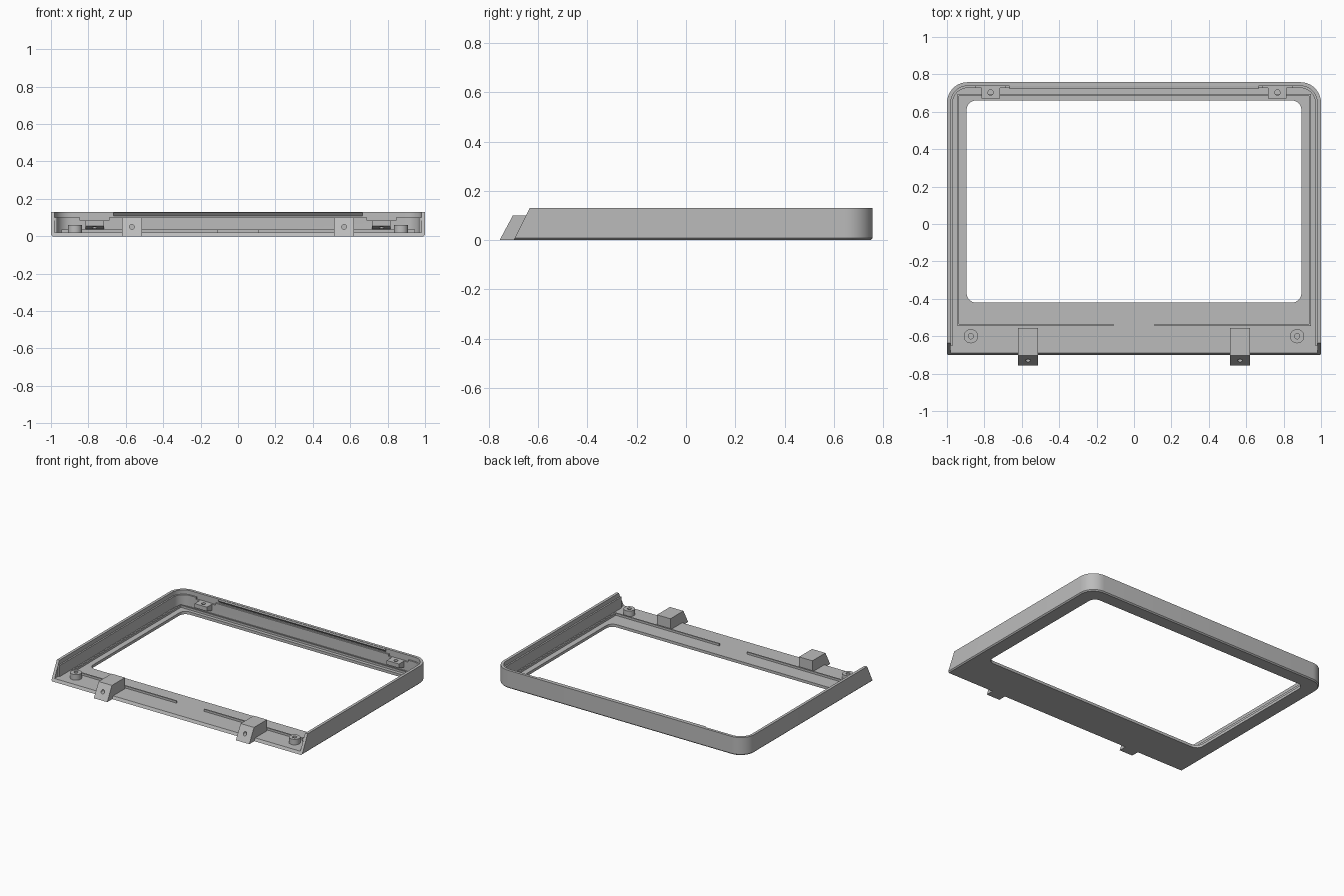
import bpy, bmesh, math
from mathutils import Vector, Matrix

cube = bpy.data.objects.get("Cube")
if cube:
    bpy.data.objects.remove(cube, do_unlink=True)

GREY = (0.5, 0.5, 0.5, 1)
mat = bpy.data.materials.new("grey_plastic")
mat.use_nodes = True
mat.diffuse_color = GREY
mat.node_tree.nodes["Principled BSDF"].inputs["Base Color"].default_value = GREY


def finish(name, bm):
    bmesh.ops.recalc_face_normals(bm, faces=bm.faces[:])
    mesh = bpy.data.meshes.new(name)
    bm.to_mesh(mesh)
    bm.free()
    mesh.materials.append(mat)
    obj = bpy.data.objects.new(name, mesh)
    bpy.context.collection.objects.link(obj)
    return obj


def loft(name, loops):
    """Skin matching loops of points and cap both ends."""
    bm = bmesh.new()
    rings = [[bm.verts.new(p) for p in loop] for loop in loops]
    for a, b in zip(rings, rings[1:]):
        for i in range(len(a)):
            j = (i + 1) % len(a)
            bm.faces.new((a[i], a[j], b[j], b[i]))
    bm.faces.new(rings[0])
    bm.faces.new(rings[-1])
    return finish(name, bm)


def outline(x, y0, y1, r_front, r_back, z, steps=10):
    """Rectangle with rounded corners, symmetric in x."""
    pts = []
    for k, (sx, cy, r) in enumerate([(1, y1 - r_back, r_back), (-1, y1 - r_back, r_back),
                                     (-1, y0 + r_front, r_front), (1, y0 + r_front, r_front)]):
        n = steps if r > 0 else 0
        for i in range(n + 1):
            a = math.pi / 2 * (k + i / max(n, 1))
            pts.append((sx * (x - r) + r * math.cos(a), cy + r * math.sin(a), z))
    return pts


def profile_x(name, yz, x0, x1):
    """Extrude a side profile along x."""
    return loft(name, [[(x, y, z) for y, z in yz] for x in (x0, x1)])


def box(name, x0, x1, y0, y1, z0, z1):
    return profile_x(name, [(y0, z0), (y1, z0), (y1, z1), (y0, z1)], x0, x1)


def cylinder(name, centre, radius, depth, axis=(0, 0, 1)):
    bm = bmesh.new()
    rot = Vector((0, 0, 1)).rotation_difference(Vector(axis)).to_matrix().to_4x4()
    bmesh.ops.create_cone(bm, cap_ends=True, segments=24, radius1=radius, radius2=radius,
                          depth=depth, matrix=Matrix.Translation(centre) @ rot)
    return finish(name, bm)


def cut(target, cutter):
    """Subtract the cutter from the target and discard it."""
    cutter.hide_render = True
    mod = target.modifiers.new("cut", 'BOOLEAN')
    mod.operation, mod.solver, mod.object = 'DIFFERENCE', 'EXACT', cutter
    bpy.context.view_layer.update()
    graph = bpy.context.evaluated_depsgraph_get()
    mesh = bpy.data.meshes.new_from_object(target.evaluated_get(graph))
    target.modifiers.clear()
    target.data = mesh
    bpy.data.objects.remove(cutter, do_unlink=True)


FLOOR, TOP, BACK = 0.02, 0.13, 0.758

# Outer shell with a small chamfer around the underside
shell = loft("bezel_shell", [outline(1 - d, -0.9, BACK - d, 0, 0.11 - d, z)
                             for z, d in [(0, 0.008), (0.008, 0), (TOP, 0)]])
# Stepped cavity: thick wall below, thin lip above
cut(shell, loft("cavity", [outline(1 - d, -1.2, BACK - d, 0, 0.11 - d, z)
                           for z, d in [(FLOOR, 0.031), (0.1, 0.031), (0.1, 0.02), (0.2, 0.02)]]))
cut(shell, box("rail_end", -0.98, 0.98, -1.2, -0.65, FLOOR, 0.2))
# Screen opening
cut(shell, loft("opening", [outline(0.895, -0.42, 0.66, 0.05, 0.05, z, 8) for z in (-0.1, 0.1)]))
# Sloped open front
cut(shell, profile_x("front_slope", [(-0.75, -0.1), (-1.3, -0.1), (-1.3, 0.23), (-0.585, 0.23)], -1.2, 1.2))

# Low rib around the opening, with a gap in the middle of the front
box("rib_back", -0.945, 0.945, 0.685, 0.695, 0.015, 0.035)

for s, side in ((1, "left"), (-1, "right")):
    box("rib_side_" + side, s * 0.935, s * 0.945, -0.545, 0.695, 0.015, 0.035)
    box("rib_front_" + side, s * 0.11, s * 0.945, -0.545, -0.535, 0.015, 0.035)

    # Relief in the back rail above each clip
    cut(shell, box("relief", s * 0.69, s * 0.845, 0.69, 0.738, 0.085, 0.11))

    # Sloped screw tab at the front
    tab = profile_x("front_tab_" + side,
                    [(-0.757, 0), (-0.555, 0), (-0.555, 0.1), (-0.703, 0.1)], s * 0.513, s * 0.62)
    cut(tab, cylinder("hole", (s * 0.567, -0.73, 0.05), 0.013, 0.14, (0, -1, 0)))

    # Round screw boss
    boss = cylinder("screw_boss_" + side, (s * 0.872, -0.6, 0.0375), 0.038, 0.045)
    cut(boss, cylinder("hole", (s * 0.872, -0.6, 0.06), 0.014, 0.07))

    # Wedge-shaped clip on the back wall
    clip = profile_x("back_clip_" + side,
                     [(0.67, 0.085), (0.67, 0.055), (0.74, 0.035), (0.74, 0.085)], s * 0.717, s * 0.815)
    cut(clip, cylinder("hole", (s * 0.767, 0.703, 0.06), 0.014, 0.2))

# Snap ridge along the top of the back wall
profile_x("snap_ridge", [(0.748, 0.129), (0.722, 0.126), (0.738, 0.108), (0.748, 0.108)], -0.665, 0.665)

# Smooth rounded corners, keep hard edges
bpy.ops.object.select_all(action='DESELECT')
for obj in bpy.context.collection.objects:
    if obj.type == 'MESH' and mat.name in obj.data.materials:
        obj.select_set(True)
        bpy.context.view_layer.objects.active = obj
bpy.ops.object.shade_smooth_by_angle(angle=math.radians(30))
